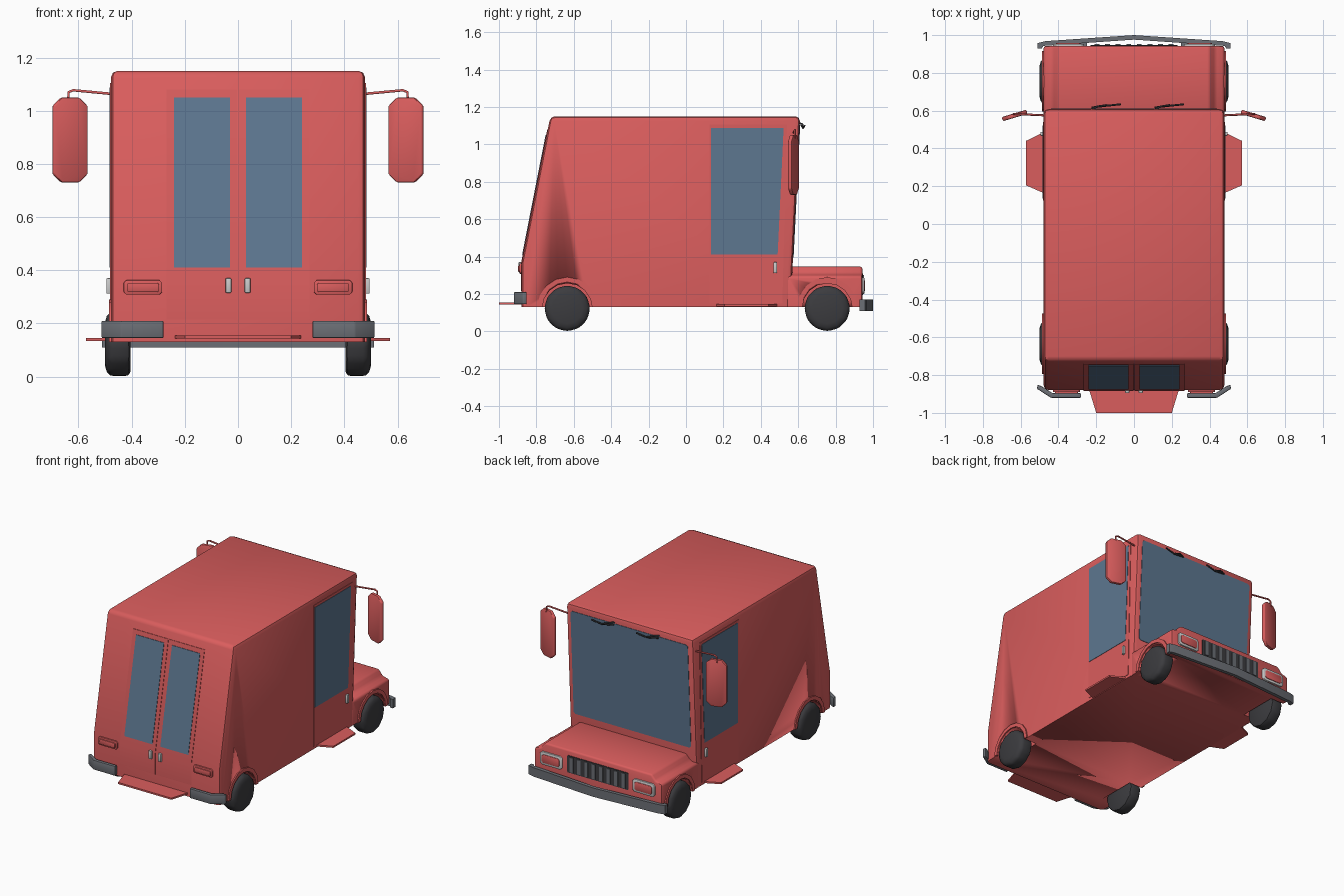
import bpy, bmesh
from math import sin, cos, pi
from mathutils import Vector

if "Cube" in bpy.data.objects:
    bpy.data.objects.remove(bpy.data.objects["Cube"])


def material(name, rgb):
    m = bpy.data.materials.new(name)
    m.diffuse_color = (*rgb, 1)
    m.use_nodes = True
    m.node_tree.nodes["Principled BSDF"].inputs["Base Color"].default_value = m.diffuse_color
    return m


RED = material("red_paint", (0.70, 0.11, 0.11))
GLASS = material("blue_glass", (0.11, 0.185, 0.28))
RUBBER = material("dark_rubber", (0.045, 0.045, 0.05))
STEEL = material("bumper_grey", (0.15, 0.16, 0.18))
CHROME = material("light_metal", (0.65, 0.65, 0.62))


def finish(name, bm, mat, mirror):
    bmesh.ops.recalc_face_normals(bm, faces=bm.faces)
    me = bpy.data.meshes.new(name)
    bm.to_mesh(me)
    bm.free()
    ob = bpy.data.objects.new(name, me)
    bpy.context.collection.objects.link(ob)
    me.materials.append(mat)
    bpy.ops.object.select_all(action='DESELECT')
    ob.select_set(True)
    bpy.context.view_layer.objects.active = ob
    bpy.ops.object.shade_smooth_by_angle(angle=0.7)
    if mirror:
        ob.modifiers.new("mirror", 'MIRROR')
    return ob


def prism(name, pts, vec, mat, bevel=0, mirror=False, keep_below=-1, hub=0):
    """Extrude a 3D polygon along vec, optionally bevelling edges above keep_below."""
    bm = bmesh.new()
    a = [bm.verts.new(p) for p in pts]
    b = [bm.verts.new(Vector(p) + Vector(vec)) for p in pts]
    bm.faces.new(a)
    cap = bm.faces.new(b)
    n = len(a)
    for i in range(n):
        j = (i + 1) % n
        bm.faces.new((a[i], a[j], b[j], b[i]))
    bmesh.ops.recalc_face_normals(bm, faces=bm.faces)
    if hub:
        bmesh.ops.inset_region(bm, faces=[cap], thickness=hub)
        bmesh.ops.translate(bm, verts=cap.verts, vec=Vector(vec).normalized() * 0.012)
    if bevel:
        edges = [e for e in bm.edges if max(v.co.z for v in e.verts) > keep_below
                 and e.calc_face_angle(0) > 0.5]
        bmesh.ops.bevel(bm, geom=edges, offset=bevel, segments=2, profile=0.5,
                        affect='EDGES', clamp_overlap=True)
    return finish(name, bm, mat, mirror)


def yz(x, pts):
    return [(x, p[0], p[1]) for p in pts]


def xy(z, pts):
    return [(p[0], p[1], z) for p in pts]


def xz(y, pts):
    return [(p[0], y, p[1]) for p in pts]


def chamfered(x0, x1, z0, z1, c):
    return [(x0 + c, z0), (x1 - c, z0), (x1, z0 + c), (x1, z1 - c),
            (x1 - c, z1), (x0 + c, z1), (x0, z1 - c), (x0, z0 + c)]


def circle(y, z, r, n, turn=2 * pi, count=None):
    return [(y + r * cos(turn * i / n), z + r * sin(turn * i / n)) for i in range(count or n)]


def tube(name, pts, r, mat):
    cu = bpy.data.curves.new(name, 'CURVE')
    cu.dimensions = '3D'
    cu.bevel_depth = r
    cu.bevel_resolution = 1
    cu.use_fill_caps = True
    s = cu.splines.new('POLY')
    s.points.add(len(pts) - 1)
    for p, co in zip(s.points, pts):
        p.co = (*co, 1)
    ob = bpy.data.objects.new(name, cu)
    bpy.context.collection.objects.link(ob)
    cu.materials.append(mat)


def back(z):
    return -0.88 + max(0, z - 0.36) * 0.196


def screen(z):
    return 0.57 + (z - 0.35) * 0.05


# Cargo body and hood
W = 0.478
body = prism("van_body", yz(-W, [(-0.88, 0.13), (-0.88, 0.36), (back(1.15), 1.15),
             (screen(1.15), 1.15), (screen(0.13), 0.13)]), (2 * W, 0, 0), RED, 0.025, keep_below=0.14)
hood = prism("hood", xz(0.54, [(-W, 0.13), (W, 0.13), (W, 0.295), (0.43, 0.308), (0.40, 0.346),
             (-0.40, 0.346), (-0.43, 0.308), (-W, 0.295)]), (0, 0.403, 0), RED, 0.012, keep_below=0.14)

# Wheels, wheel wells and arch lips
for label, y, target in (("rear", -0.635, body), ("front", 0.755, hood)):
    prism(label + "_wheel", yz(0.405, circle(y, 0.123, 0.123, 12)), (0.083, 0, 0),
          RUBBER, 0.018, True, hub=0.04)
    well = prism(label + "_well_cutter", yz(0.385, circle(y, 0.123, 0.134, 16)), (0.2, 0, 0), RED, mirror=True)
    well.hide_render = True
    well.hide_viewport = True
    for t in ((body,) if label == "rear" else (hood,)):
        m = t.modifiers.new("well", 'BOOLEAN')
        m.operation = 'DIFFERENCE'
        m.object = well
    arc = circle(y, 0.13, 0.16, 8, pi, 9) + circle(y, 0.13, 0.134, 8, pi, 9)[::-1]
    prism(label + "_arch", yz(0.47, arc), (0.016, 0, 0), RED, mirror=True)

# Windscreen
prism("windscreen", [(x, screen(z) - 0.004, z) for x, z in
      chamfered(-0.44, 0.44, 0.395, 1.105, 0.012)], (0, 0.007, 0), GLASS)

# Side doors with windows and handles
prism("side_door", yz(0.47, [(0.125, 0.15), (0.515, 0.15), (0.54, 1.105), (0.125, 1.105)]),
      (0.011, 0, 0), RED, mirror=True)
prism("side_window", yz(0.47, [(0.135, 0.41), (0.49, 0.41), (0.522, 1.088), (0.135, 1.088)]),
      (0.0135, 0, 0), GLASS, mirror=True)
prism("side_door_handle", yz(0.475, [(0.467, 0.312), (0.487, 0.312), (0.487, 0.37), (0.467, 0.37)]),
      (0.02, 0, 0), CHROME, 0.004, True)

# Rear doors with windows and handles
door = [(back(z) - 0.003, z) for z in (0.215, 0.36, 1.08)] + [(back(z) + 0.02, z) for z in (1.08, 0.36, 0.215)]
prism("rear_door", yz(0.003, door), (0.265, 0, 0), RED, mirror=True)
prism("rear_window", [(x, back(z) - 0.006, z) for x, z in
      ((0.03, 0.41), (0.24, 0.41), (0.24, 1.05), (0.03, 1.05))], (0, 0.02, 0), GLASS, mirror=True)
prism("rear_door_handle", xz(-0.895, [(0.025, 0.315), (0.047, 0.315), (0.047, 0.37), (0.025, 0.37)]),
      (0, 0.02, 0), CHROME, 0.004, True)

# Tail lights and headlights
prism("tail_light_frame", xz(-0.89, chamfered(0.285, 0.43, 0.308, 0.363, 0.01)), (0, 0.015, 0), RED, 0.003, True)
prism("tail_light_lens", xz(-0.897, chamfered(0.297, 0.418, 0.318, 0.352, 0.005)), (0, 0.015, 0), RED, 0.002, True)
prism("headlight_frame", xz(0.935, chamfered(0.265, 0.43, 0.2, 0.288, 0.014)), (0, 0.019, 0), CHROME, 0.004, True)
prism("headlight_lens", xz(0.94, chamfered(0.282, 0.413, 0.216, 0.272, 0.01)), (0, 0.018, 0), RED, 0.002, True)

# Grille with upright slats
prism("grille", xz(0.935, chamfered(-0.23, 0.23, 0.195, 0.31, 0.006)), (0, 0.012, 0), RUBBER)
for i in range(8):
    x = -0.196 + i * 0.056
    prism("grille_slat", xz(0.94, [(x - 0.013, 0.203), (x + 0.013, 0.203),
          (x + 0.013, 0.302), (x - 0.013, 0.302)]), (0, 0.012, 0), STEEL)

# Bumpers
half = [(0, 1.0), (0.47, 0.968), (0.512, 0.957), (0.512, 0.928), (0.49, 0.928), (0.48, 0.943), (0, 0.976)]
prism("front_bumper", xy(0.11, half + [(-x, y) for x, y in half[-2:0:-1]]), (0, 0, 0.06), STEEL)
prism("front_bumper_mount", xy(0.135, [(0.25, 0.93), (0.31, 0.93), (0.31, 0.965), (0.25, 0.965)]),
      (0, 0, 0.025), STEEL, mirror=True)
prism("rear_bumper", xy(0.145, [(0.28, -0.92), (0.44, -0.92), (0.514, -0.872), (0.51, -0.85),
      (0.488, -0.86), (0.43, -0.896), (0.28, -0.896)]), (0, 0, 0.065), STEEL, 0.005, True)
prism("rear_bumper_mount", xy(0.165, [(0.34, -0.9), (0.4, -0.9), (0.4, -0.87), (0.34, -0.87)]),
      (0, 0, 0.025), STEEL, mirror=True)

# Steps
prism("rear_step", xy(0.143, [(-0.24, -0.87), (-0.2, -1.0), (0.2, -1.0), (0.24, -0.87)]), (0, 0, 0.011), RED)
prism("side_step", xy(0.134, [(0.47, 0.16), (0.47, 0.49), (0.572, 0.44), (0.572, 0.205)]),
      (0, 0, 0.011), RED, mirror=True)

# Wing mirrors on bent arms
plate = [(x, 0.605 - (x - 0.57) * 0.3, z) for x, z in chamfered(0.57, 0.7, 0.73, 1.05, 0.032)]
prism("wing_mirror", plate, (-0.006, -0.022, 0), RED, 0.007, True)
for s in (-1, 1):
    tube("mirror_arm", [(s * x, y, z) for x, y, z in ((0.47, 0.575, 1.063), (0.62, 0.582, 1.077),
         (0.637, 0.582, 1.07), (0.639, 0.582, 1.03))], 0.0055, RED)

# Wipers hanging from the roof edge
for x in (-0.235, 0.1):
    tube("wiper_arm", [(x, 0.6, 1.115), (x + 0.04, 0.622, 1.108), (x + 0.09, 0.63, 1.09)], 0.005, RUBBER)
    tube("wiper_blade", [(x + 0.01, 0.617, 1.1), (x + 0.09, 0.626, 1.087), (x + 0.165, 0.634, 1.1)], 0.005, RUBBER)
